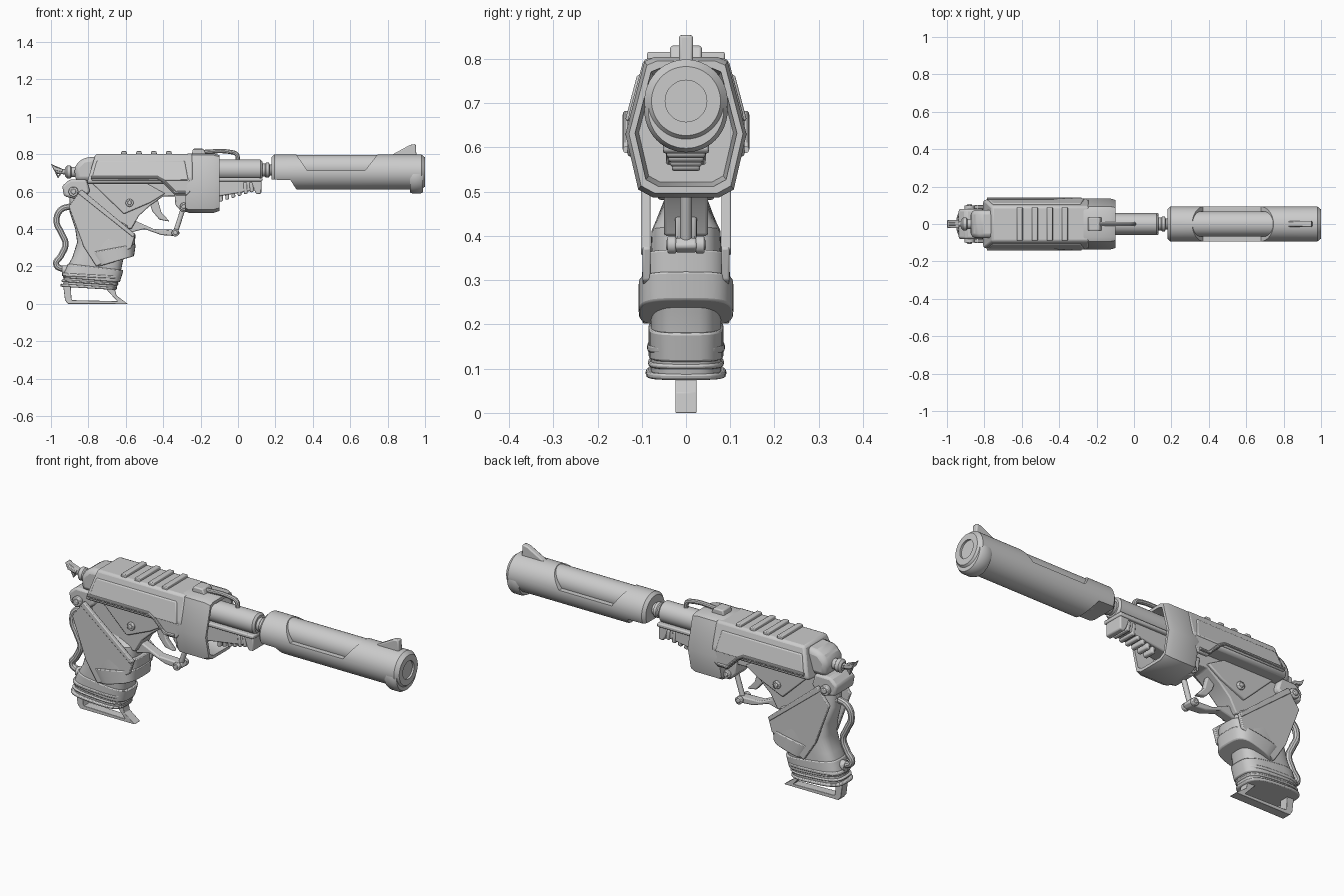
import bpy, bmesh, math
from mathutils import Vector

default_cube = bpy.data.objects.get("Cube")
if default_cube:
    bpy.data.objects.remove(default_cube, do_unlink=True)


def make_active(obj):
    bpy.ops.object.select_all(action='DESELECT')
    obj.select_set(True)
    bpy.context.view_layer.objects.active = obj


def smooth(obj):
    make_active(obj)
    bpy.ops.object.shade_smooth_by_angle(angle=math.radians(32))
    return obj


def loft(name, rings, bevel=0):
    """Skin a list of equally sized vertex rings and cap both ends."""
    bm = bmesh.new()
    loops = [[bm.verts.new(co) for co in ring] for ring in rings]
    count = len(loops[0])
    for a, b in zip(loops, loops[1:]):
        for i in range(count):
            j = (i + 1) % count
            bm.faces.new((a[i], a[j], b[j], b[i]))
    bm.faces.new(loops[0])
    bm.faces.new(loops[-1])
    bmesh.ops.recalc_face_normals(bm, faces=bm.faces)
    mesh = bpy.data.meshes.new(name)
    bm.to_mesh(mesh)
    bm.free()
    obj = bpy.data.objects.new(name, mesh)
    bpy.context.collection.objects.link(obj)
    if bevel:
        mod = obj.modifiers.new("edge_bevel", 'BEVEL')
        mod.width = bevel
        mod.segments = 2
        mod.limit_method = 'ANGLE'
    return smooth(obj)


def prism(name, outline, half, bevel=.006, y=0):
    """Extrude a side outline (x, z) across the width."""
    return loft(name, [[(x, y + s * half, z) for x, z in outline] for s in (-1, 1)], bevel)


def rod(name, start, end, radius, sides=24, bevel=.004):
    start, end = Vector(start), Vector(end)
    turn = (end - start).to_track_quat('Z', 'Y')
    circle = [turn @ Vector((radius * math.cos(a), radius * math.sin(a), 0))
              for a in (math.tau * i / sides for i in range(sides))]
    return loft(name, [[p + c for c in circle] for p in (start, end)], bevel)


def cross_rod(name, x, z, half, radius):
    return rod(name, (x, -half, z), (x, half, z), radius)


def lathe(name, profile, z, sides=48):
    """Revolve (x, radius) points around the barrel direction."""
    angles = [math.tau * i / sides for i in range(sides)]
    return loft(name, [[(x, r * math.cos(a), z + r * math.sin(a)) for a in angles]
                       for x, r in profile])


def tube(name, points, radius, cyclic=False, curved=True):
    data = bpy.data.curves.new(name, 'CURVE')
    data.dimensions = '3D'
    data.bevel_depth = radius
    data.bevel_resolution = 3
    data.use_fill_caps = True
    spline = data.splines.new('BEZIER')
    spline.bezier_points.add(len(points) - 1)
    spline.use_cyclic_u = cyclic
    for knot, co in zip(spline.bezier_points, points):
        knot.co = co
        knot.handle_left_type = knot.handle_right_type = 'AUTO' if curved else 'VECTOR'
    obj = bpy.data.objects.new(name, data)
    bpy.context.collection.objects.link(obj)
    make_active(obj)
    bpy.ops.object.convert(target='MESH')
    return smooth(bpy.context.object)


def cut(obj, cutter):
    cutter.hide_render = True
    mod = obj.modifiers.new("cut", 'BOOLEAN')
    mod.operation = 'DIFFERENCE'
    mod.object = cutter
    make_active(obj)
    bpy.ops.object.modifier_apply(modifier=mod.name)
    bpy.data.objects.remove(cutter, do_unlink=True)
    smooth(obj)


def grip_loft(name, stations, bevel=0, sides=32):
    """Rounded sections, each given by its rear point, front point and half width."""
    rings = []
    for rear, front, half in stations:
        rear, front = Vector(rear), Vector(front)
        ring = []
        for i in range(sides):
            c, s = math.cos(math.tau * i / sides), math.sin(math.tau * i / sides)
            c, s = (math.copysign(abs(v) ** .6, v) for v in (c, s))
            p = rear.lerp(front, (c + 1) / 2)
            ring.append((p.x, half * s, p.y))
        rings.append(ring)
    return loft(name, rings, bevel)


def mirrored(half_section):
    return half_section + [(-y, z) for y, z in reversed(half_section)]


# Front barrel shell with its open bore, top recess and stepped underside
axis = .705
shell = lathe("barrel_shell", [(.18, .08), (.195, .094), (.98, .094), (1, .078),
                               (1, .047), (.86, .047)], axis)
cut(shell, prism("recess_cutter", [(.29, .83), (.37, .714), (.68, .714), (.77, .83)], .2, 0))
cut(shell, prism("underside_cutter", [(.1, .5), (.1, .666), (.28, .662), (.32, .6), (.32, .5)], .2, 0))
lathe("barrel_core", [(.25, .068), (.8, .068)], .729)
lathe("muzzle_lip", [(.92, .07), (.92, .088), (.935, .094), (.975, .094), (.99, .085), (.99, .07)], .683)
prism("front_sight", [(.81, .79), (.92, .85), (.95, .855), (.955, .78)], .016)

# Inner barrel
lathe("barrel_neck", [(.1, .035), (.145, .035), (.15, .04), (.165, .04), (.17, .03), (.2, .03)], .715)
lathe("barrel_sleeve", [(-.26, .055), (.12, .055), (.13, .045)], .717)

# Ribbed block under the barrel
prism("under_rail", [(-.2, .655), (-.2, .675), (.13, .675), (.13, .655)], .06)
prism("under_block", [(-.2, .66), (.12, .66), (.11, .61), (-.2, .56)], .045)
for i in range(6):
    x, z = -.1 + .033 * i, .545 + .01 * i
    prism("under_rib", [(x, z), (x + .02, z + .005), (x + .015, .65), (x - .005, .65)], .032 + .004 * i)
prism("under_bracket", [(.065, .67), (.125, .67), (.125, .59), (.1, .585), (.085, .61)], .052)

# Receiver body, raked at the rear
section = mirrored([(.095, .802), (.132, .665), (.125, .642), (.07, .64)])
loft("body", [[(x + rake * (z - .64), y, z) for y, z in section]
              for x, rake in ((-.81, .3), (-.24, 0))], .012)
for i in range(4):
    x = -.61 + .08 * i
    prism("top_rib", [(x - .018, .79), (x - .014, .816), (x + .014, .816), (x + .018, .79)], .088, .004)

# Raised side panels with a rounded lower rim
for side in (-1, 1):
    panel = [(-.755, .765), (-.285, .765), (-.265, .66), (-.785, .66)]
    loft("side_panel", [[(x, side * (d - .264 * (z - .66)), z) for x, z in panel]
                        for d in (.12, .138)], .006)
    prism("panel_tab", [(-.42, .665), (-.26, .665), (-.255, .6), (-.275, .58), (-.335, .58), (-.39, .635)],
          .01, .005, side * .122)
    rim = [(-.785, .675), (-.43, .675), (-.395, .655), (-.335, .595), (-.28, .595)]
    tube("panel_rim", [(x, side * .135, z) for x, z in rim], .008, curved=False)

# Hollow hexagonal collar around the barrel
hexagon = mirrored([(.07, .805), (.094, .795), (.137, .63), (.108, .505), (.075, .487)])
collar_rings = [(-.28, .95), (-.265, 1), (-.13, 1), (-.1, .94), (-.1, .84), (-.2, .78)]
loft("collar", [[(x, y * k, .645 + (z - .645) * k) for y, z in hexagon] for x, k in collar_rings])

# Rear sight and its bent rod
prism("rear_sight", [(-.25, .79), (-.24, .83), (-.185, .83), (-.165, .79)], .036)
tube("sight_rod", [(-.2, .81, 0), (-.04, .81, 0), (-.005, .795, 0), (0, .76, 0)] and
     [(x, 0, z) for x, z in ((-.2, .812), (-.04, .812), (-.008, .8), (0, .76))], .012)

# Rear housing, knob and tail hook
prism("rear_housing", [(-.87, .655), (-.875, .735), (-.83, .78), (-.74, .79), (-.74, .655)], .075, .025)
lathe("rear_knob", [(-.925, .022), (-.915, .034), (-.895, .034), (-.89, .027), (-.86, .027)], .705)
rod("tail_pin", (-.97, 0, .71), (-.91, 0, .705), .014)
tube("tail_hook", [(-.993, 0, .742), (-.935, 0, .715), (-.962, 0, .678)], .008, True, False)
prism("tail_fin", [(-1, .75), (-.98, .735), (-.935, .72), (-.94, .705), (-.985, .715)], .022, .003)

# Lower frame and pivots
prism("lower_frame", [(-.84, .655), (-.25, .655), (-.25, .575), (-.4, .575), (-.47, .525),
                      (-.53, .47), (-.57, .4), (-.8, .44)], .05)
prism("frame_plate", [(-.78, .645), (-.49, .645), (-.39, .59), (-.47, .54), (-.61, .48)], .064)
prism("pivot_bracket", [(-.94, .63), (-.9, .665), (-.81, .665), (-.79, .6), (-.84, .555), (-.93, .575)], .08, .012)
prism("collar_bracket", [(-.34, .6), (-.25, .6), (-.25, .49), (-.3, .49), (-.335, .53)], .065)
for name, x, z, half, radius in (("pivot_bolt", -.88, .6, .1, .026), ("frame_bolt", -.58, .54, .075, .021),
                                 ("collar_bolt", -.29, .52, .08, .021)):
    cross_rod(name, x, z, half, radius)
    cross_rod(name + "_core", x, z, half + .006, radius * .55)

# Trigger and its guard
prism("trigger", [(-.48, .56), (-.43, .56), (-.41, .49), (-.365, .44), (-.42, .45), (-.458, .495)], .014)
prism("trigger_guard", [(-.6, .47), (-.54, .44), (-.45, .4), (-.32, .395), (-.31, .375),
                        (-.33, .362), (-.41, .368), (-.5, .4), (-.58, .38)], .025)
rod("guard_strut", (-.335, 0, .38), (-.29, 0, .52), .013)
cross_rod("guard_axle", -.335, .38, .045, .012)
for side in (-1, 1):
    rod("guard_roller", (-.335, side * .022, .38), (-.335, side * .042, .38), .02)

# Grip core and bands
grip_loft("grip_core", [((-.9, .6), (-.76, .6), .045), ((-.9, .49), (-.64, .46), .05),
                        ((-.87, .4), (-.58, .42), .078), ((-.86, .33), (-.57, .33), .082),
                        ((-.885, .25), (-.615, .23), .08), ((-.93, .17), (-.63, .155), .08),
                        ((-.935, .1), (-.65, .08), .08)])
bands = (("grip_wrap", (-.84, .33), (-.548, .37), .098, (-.8, .25), (-.552, .31), .1),
         ("grip_strap", (-.82, .27), (-.546, .32), .107, (-.76, .195), (-.556, .255), .107),
         ("lower_sleeve", (-.91, .215), (-.612, .18), .085, (-.938, .14), (-.632, .115), .085),
         ("lower_ring", (-.938, .165), (-.624, .15), .088, (-.942, .148), (-.628, .133), .088),
         ("base_ring", (-.943, .13), (-.638, .11), .086, (-.946, .118), (-.642, .098), .086),
         ("base_flange", (-.95, .108), (-.645, .088), .091, (-.95, .092), (-.65, .074), .091))
for name, rear, front, half, low_rear, low_front, low_half in bands:
    grip_loft(name, [(rear, front, half), (low_rear, low_front, low_half)], .005)

# Armour plates on the grip sides, with raised edge strips
plate = [(-.837, .612), (-.548, .372), (-.57, .3), (-.757, .2), (-.826, .307), (-.906, .521)]
strip = [(-.837, .612), (-.55, .374), (-.56, .355), (-.855, .59)]
for side in (-1, 1):
    prism("grip_plate", plate, .009, .004, side * .089)
    prism("plate_edge", strip, .011, .004, side * .091)

# Rear cable
cable = [(-.88, .525), (-.95, .5), (-.97, .44), (-.945, .38), (-.922, .32), (-.945, .26), (-.972, .21), (-.92, .18)]
tube("rear_cable", [(x, 0, z) for x, z in cable], .017)
for x, z in cable[::7]:
    rod("cable_socket", (x - .02, 0, z), (x + .03, 0, z), .026)

# Open foot below the grip
prism("foot_rear", [(-.935, .1), (-.895, .1), (-.89, .025), (-.875, 0), (-.91, 0), (-.925, .02)], .024, .002)
prism("foot_base", [(-.91, 0), (-.59, 0), (-.62, .014), (-.895, .02)], .024, .002)
prism("foot_front", [(-.71, .085), (-.66, .085), (-.65, .045), (-.59, 0), (-.64, .008)], .024, .002)
